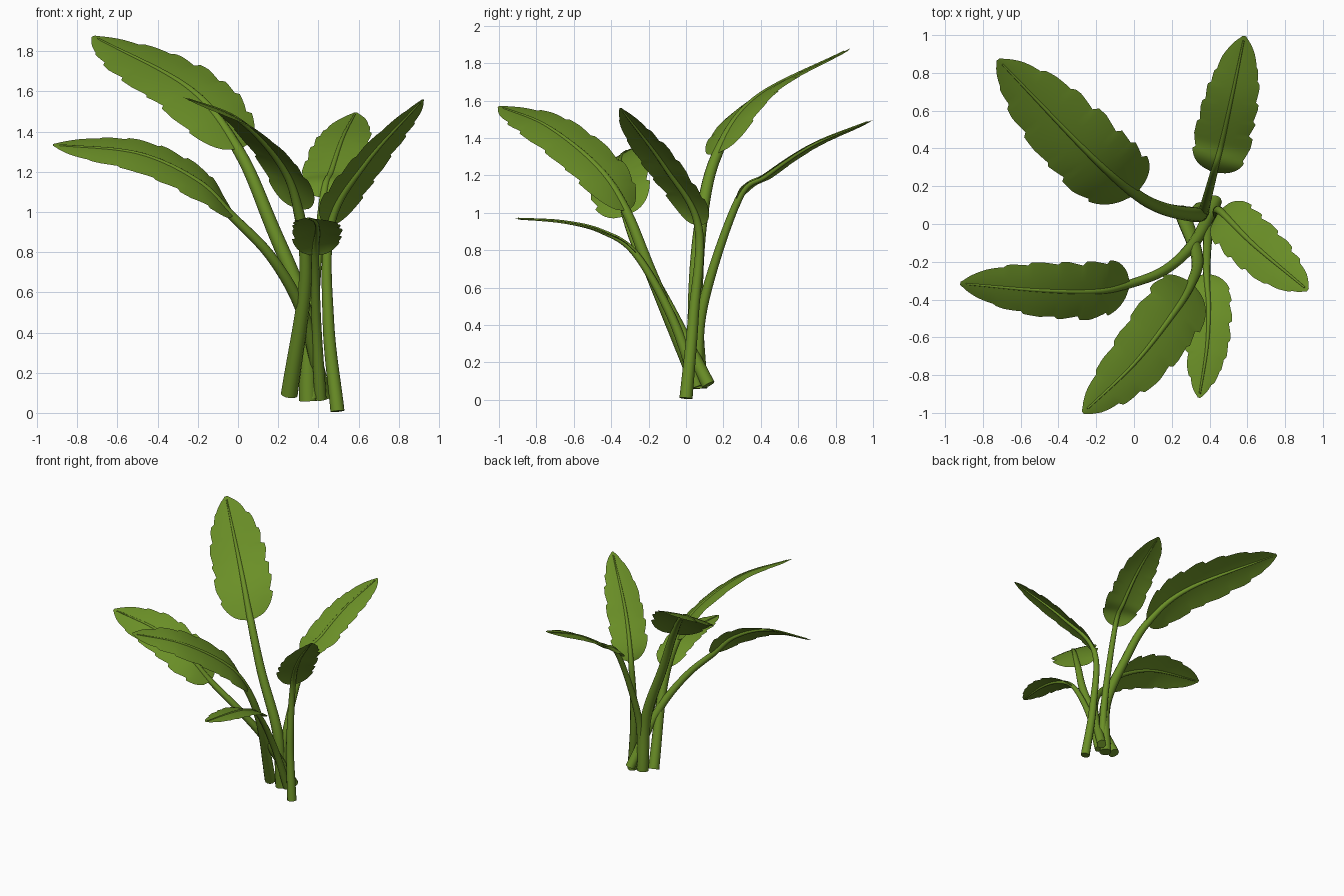
import bpy, bmesh, math, random
from mathutils import Vector

if "Cube" in bpy.data.objects:
    bpy.data.objects.remove(bpy.data.objects["Cube"])

random.seed(4)
STEPS = 20
green = bpy.data.materials.new("leaf green")
green.diffuse_color = (0.145, 0.275, 0.02, 1)
green.use_nodes = True
green.node_tree.nodes["Principled BSDF"].inputs["Base Color"].default_value = green.diffuse_color


def spline(pts):
    """Catmull-Rom curve through the points."""
    p = [Vector(q) for q in pts]
    p = [2 * p[0] - p[1]] + p + [2 * p[-1] - p[-2]]
    out = []
    for i in range(1, len(p) - 2):
        a, b, c, d = p[i - 1:i + 3]
        for k in range(STEPS):
            t = k / STEPS
            out.append(0.5 * (2 * b + (c - a) * t + (2 * a - 5 * b + 4 * c - d) * t * t
                              + (3 * b - a - 3 * c + d) * t ** 3))
    return out + [p[-2]]


def resample(path, n):
    """n + 1 evenly spaced points along a path."""
    d = [0.0]
    for a, b in zip(path, path[1:]):
        d.append(d[-1] + (b - a).length)
    out, j = [], 0
    for i in range(n + 1):
        s = d[-1] * i / n
        while j < len(d) - 2 and d[j + 1] < s:
            j += 1
        out.append(path[j].lerp(path[j + 1], (s - d[j]) / (d[j + 1] - d[j])))
    return out


def tangent(path, i):
    return (path[min(i + 1, len(path) - 1)] - path[max(i - 1, 0)]).normalized()


def finish(bm, name):
    me = bpy.data.meshes.new(name)
    bm.to_mesh(me)
    bm.free()
    me.materials.append(green)
    ob = bpy.data.objects.new(name, me)
    bpy.context.collection.objects.link(ob)
    bpy.context.view_layer.objects.active = ob
    ob.select_set(True)
    bpy.ops.object.shade_smooth_by_angle(angle=math.radians(40))
    ob.select_set(False)


def stalk(name, path, radii, sides=12):
    """Tapered tube: stem that carries on as the midrib."""
    bm = bmesh.new()
    rings = []
    ref = Vector((1, 0, 0))
    for i, p in enumerate(path):
        t = tangent(path, i)
        ref = (ref - t * ref.dot(t)).normalized()
        v = t.cross(ref)
        rings.append([bm.verts.new(p + radii[i] * (ref * math.cos(a) + v * math.sin(a)))
                      for a in (2 * math.pi * k / sides for k in range(sides))])
    for r, s in zip(rings, rings[1:]):
        for k in range(sides):
            m = (k + 1) % sides
            bm.faces.new((r[k], r[m], s[m], s[k]))
    bm.faces.new(rings[0][::-1])
    bm.faces.new(rings[-1])
    finish(bm, name)


def outline(t):
    """Relative half width: rounded base, long taper to the tip."""
    if t < 0.25:
        return max(0.12, (1 - (1 - t / 0.25) ** 2) ** 0.45)
    return max(0.02, 1 - ((t - 0.25) / 0.75) ** 3) ** 0.75


def blade(name, path, half, roll, lift):
    """Broad leaf sheet with torn, stepped edges."""
    n = len(path) - 1
    bm = bmesh.new()
    notches = {}
    for side in (-1, 1):
        rows, r = [], random.randint(9, 15)
        while r < n * 0.93:
            rows.append((r, random.uniform(0.06, 0.15)))
            r += random.randint(6, 13)
        notches[side] = rows
    cols = [c / 3 for c in range(-3, 4)]
    grid = []
    for i, p in enumerate(path):
        t = tangent(path, i)
        side = t.cross(Vector((0, 0, 1))).normalized()
        top = side.cross(t)
        across = side * math.cos(roll) + top * math.sin(roll)
        up = top * math.cos(roll) - side * math.sin(roll)
        w = half * outline(i / n)
        row = []
        for c in cols:
            f = 1.0
            if abs(c) == 1:
                for r, depth in notches[c]:
                    if 0 <= i - r < 6:
                        f = min(f, 1 - depth * (1 - (i - r) / 6))
            row.append(bm.verts.new(p + across * (c * w * f)
                                    + up * (lift * (1 - i / n) - 0.09 * w * c * c)))
        grid.append(row)
    for a, b in zip(grid, grid[1:]):
        for k in range(len(cols) - 1):
            bm.faces.new((a[k], a[k + 1], b[k + 1], b[k]))
    finish(bm, name)


# name, base radius, blade half width, blade roll, stem points, blade points
LEAVES = [
    ("back_left", 0.046, 0.22, 0.32,
     [(.35, .07, .06), (.33, .05, .5), (.16, .08, .95)],
     [(0, .165, 1.31), (-.24, .375, 1.61), (-.72, .87, 1.875)]),
    ("left", 0.036, 0.175, 0.5,
     [(.43, .12, .08), (.325, -.09, .49), (.17, -.24, .77)],
     [(-.03, -.32, .98), (-.2, -.355, 1.15), (-.5, -.35, 1.29), (-.92, -.315, 1.335)]),
    ("front_left", 0.042, 0.185, 0.32,
     [(.255, .06, .09), (.335, -.18, .66)],
     [(.3, -.32, 1.01), (.21, -.47, 1.24), (0, -.74, 1.46), (-.27, -1, 1.57)]),
    ("front", 0.03, 0.125, 0,
     [(.41, .06, .07), (.39, -.08, .45)],
     [(.385, -.27, .78), (.395, -.45, .9), (.385, -.66, .952), (.345, -.92, .97)]),
    ("back", 0.032, 0.155, 0,
     [(.37, .06, .07), (.375, .09, .5)],
     [(.425, .28, 1.07), (.465, .43, 1.2), (.52, .68, 1.365), (.585, .995, 1.495)]),
    ("right", 0.035, 0.145, 0,
     [(.495, 0, .008), (.45, .04, .45)],
     [(.46, .065, .93), (.635, -.11, 1.24), (.92, -.35, 1.56)]),
]

for name, r0, half, roll, stem, leaf in LEAVES:
    r1 = r0 * 0.62
    full = spline(stem + leaf)
    cut = len(stem) * STEPS
    lower = resample(full[:cut + 1], 24)
    upper = resample(full[cut:], 64)
    rib = upper[1:-2]
    radii = [r0 + (r1 - r0) * i / 24 for i in range(25)]
    radii += [r1 + (0.005 - r1) * ((i + 1) / len(rib)) ** 0.75 for i in range(len(rib))]
    stalk(name + "_stalk", lower + rib, radii)
    blade(name + "_leaf_blade", upper, half, roll, r1 * 0.4)
